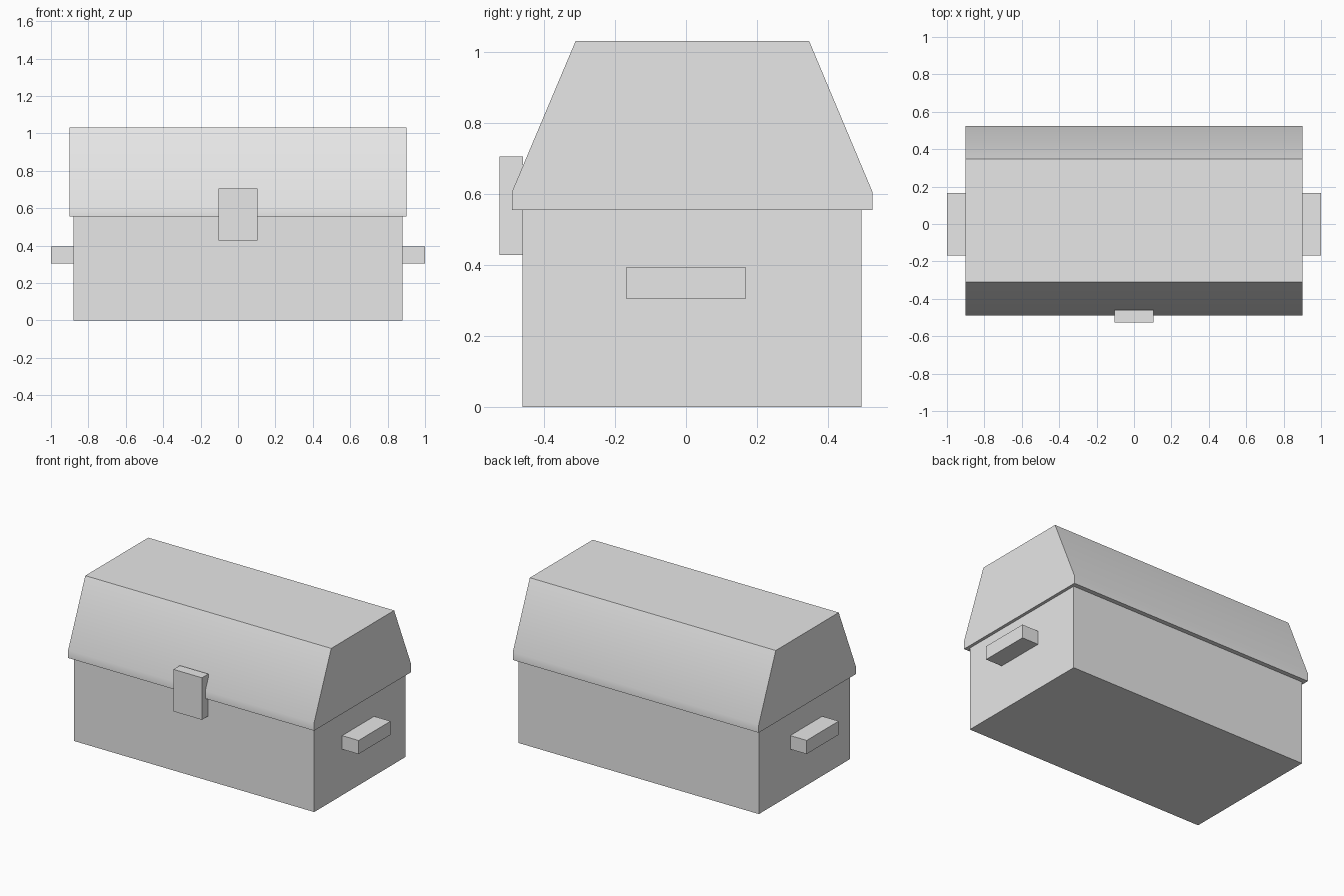
import bpy
import math

cube = bpy.data.objects.get("Cube")
if cube:
    bpy.data.objects.remove(cube, do_unlink=True)

grey = bpy.data.materials.new("plain_grey")
grey.use_nodes = True
grey.diffuse_color = (0.8, 0.8, 0.8, 1)
grey.node_tree.nodes["Principled BSDF"].inputs["Base Color"].default_value = (0.8, 0.8, 0.8, 1)


def extrude_profile(name, profile, x_min, x_max):
    """Extrude a closed (y, z) profile along x."""
    n = len(profile)
    verts = [(x, y, z) for x in (x_min, x_max) for y, z in profile]
    faces = [tuple(reversed(range(n))), tuple(range(n, 2 * n))]
    faces += [(i, (i + 1) % n, (i + 1) % n + n, i + n) for i in range(n)]
    mesh = bpy.data.meshes.new(name)
    mesh.from_pydata(verts, [], faces)
    mesh.materials.append(grey)
    obj = bpy.data.objects.new(name, mesh)
    bpy.context.collection.objects.link(obj)
    return obj


def box(name, x, y, z):
    return extrude_profile(
        name, [(y[0], z[0]), (y[1], z[0]), (y[1], z[1]), (y[0], z[1])], *x)


# Body of the chest
box("chest_body", (-0.88, 0.88), (-0.46, 0.495), (0, 0.56))

# Lid with a short rim, sloped front and back and a flat top
lid = extrude_profile(
    "chest_lid",
    [(-0.49, 0.555), (0.525, 0.555), (0.525, 0.607),
     (0.347, 1.031), (-0.311, 1.031), (-0.49, 0.607)],
    -0.9, 0.9)
bpy.ops.object.select_all(action="DESELECT")
lid.select_set(True)
bpy.context.view_layer.objects.active = lid
bpy.ops.object.shade_smooth_by_angle(angle=math.radians(30))

# Front latch
box("latch", (-0.104, 0.104), (-0.526, -0.459), (0.428, 0.706))

# Side handles
for name, x in (("left_handle", (0.875, 1)), ("right_handle", (-1, -0.875))):
    box(name, x, (-0.168, 0.167), (0.304, 0.394))
